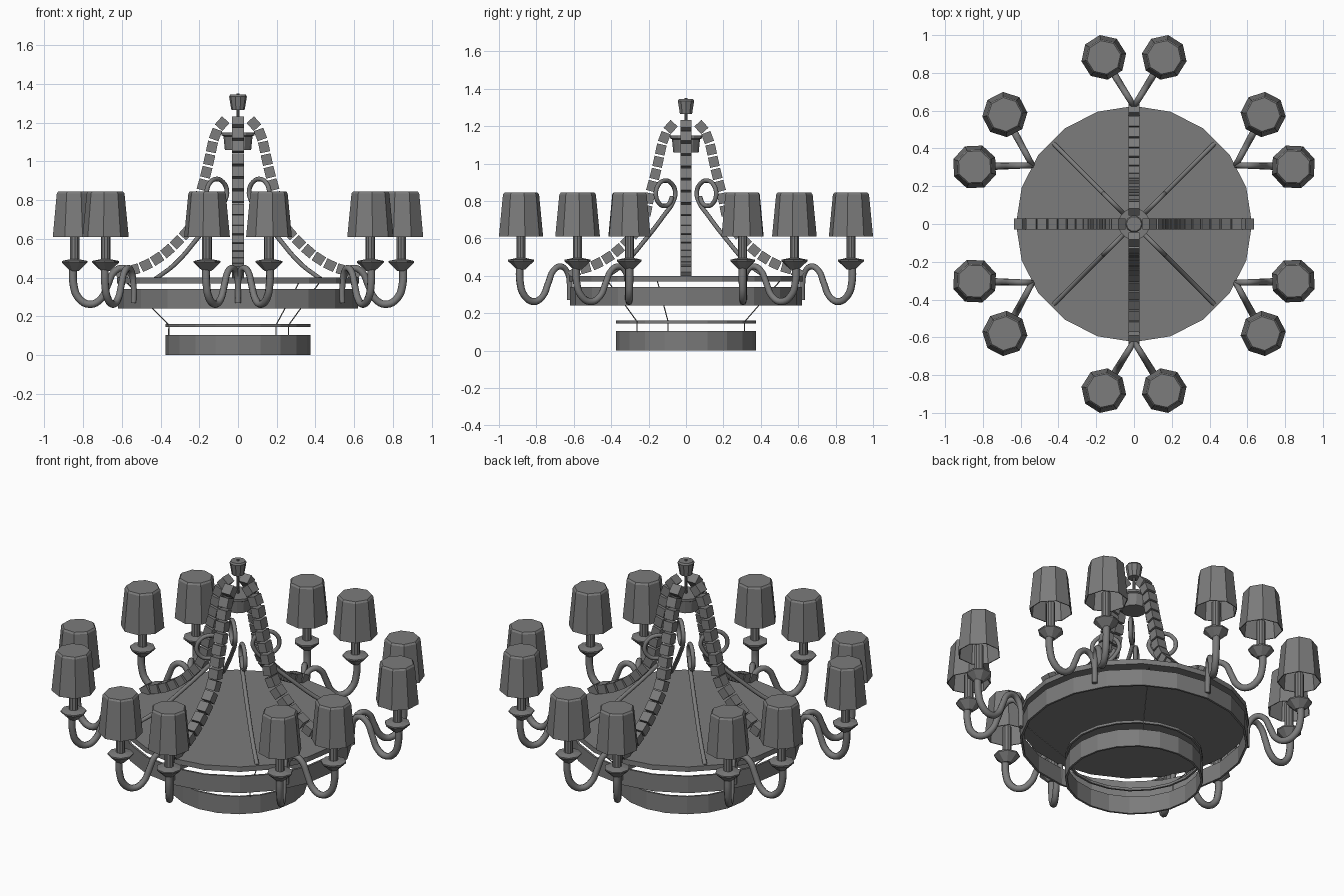
import bpy, bmesh, math
from math import cos, sin, pi, radians
from mathutils import Vector, Matrix

cube = bpy.data.objects.get("Cube")
if cube:
    bpy.data.objects.remove(cube, do_unlink=True)

metal = bpy.data.materials.new("dark_grey")
metal.use_nodes = True
GREY = (0.2, 0.2, 0.2, 1)
metal.diffuse_color = GREY
metal.node_tree.nodes["Principled BSDF"].inputs["Base Color"].default_value = GREY


def place(name, mesh, matrix=None):
    """Link a mesh as an object; copies share the same mesh."""
    if not mesh.materials:
        mesh.materials.append(metal)
    obj = bpy.data.objects.new(name, mesh)
    if matrix is not None:
        obj.matrix_world = matrix
    bpy.context.collection.objects.link(obj)
    return obj


def lathe(name, profile, sides, closed=False):
    """Spin an (r, z) profile around the z axis."""
    bm = bmesh.new()
    verts = [bm.verts.new((r, 0, z)) for r, z in profile]
    edges = [bm.edges.new(pair) for pair in zip(verts, verts[1:])]
    if closed:
        edges.append(bm.edges.new((verts[-1], verts[0])))
    bmesh.ops.spin(bm, geom=verts + edges, cent=(0, 0, 0), axis=(0, 0, 1),
                   angle=2 * pi, steps=sides, use_duplicate=False)
    bmesh.ops.remove_doubles(bm, verts=bm.verts, dist=0.0001)
    bmesh.ops.recalc_face_normals(bm, faces=bm.faces)
    mesh = bpy.data.meshes.new(name)
    bm.to_mesh(mesh)
    bm.free()
    return mesh


def hoop(name, radius, low, high, wall, sides):
    inner = radius - wall
    return lathe(name, [(radius, low), (radius, high), (inner, high), (inner, low)],
                 sides, closed=True)


def solid(name, profile, sides):
    return lathe(name, [(0, profile[0][1])] + profile + [(0, profile[-1][1])], sides)


def tube(name, points, radius, end_scale=1.0, smooth=True):
    """Round bar along a smooth path, tapering towards its end."""
    curve = bpy.data.curves.new(name, 'CURVE')
    curve.dimensions = '3D'
    curve.bevel_depth = radius
    curve.bevel_resolution = 2
    curve.use_fill_caps = True
    curve.resolution_u = 4
    spline = curve.splines.new('BEZIER' if smooth else 'POLY')
    knots = spline.bezier_points if smooth else spline.points
    knots.add(len(points) - 1)
    for i, (knot, p) in enumerate(zip(knots, points)):
        if smooth:
            knot.co = p
            knot.handle_left_type = knot.handle_right_type = 'AUTO'
        else:
            knot.co = (*p, 1)
        knot.radius = 1 + (end_scale - 1) * i / (len(points) - 1)
    helper = bpy.data.objects.new(name, curve)
    bpy.context.collection.objects.link(helper)
    bpy.context.view_layer.update()
    graph = bpy.context.evaluated_depsgraph_get()
    mesh = bpy.data.meshes.new_from_object(helper.evaluated_get(graph))
    bpy.data.objects.remove(helper, do_unlink=True)
    mesh.shade_smooth()
    return mesh


def turn(degrees):
    return Matrix.Rotation(radians(degrees), 4, 'Z')


# Main plate and the hoops below it
place("main_plate", solid("main_plate", [(0.625, 0.37), (0.625, 0.4)], 20))
place("main_hoop", hoop("main_hoop", 0.62, 0.24, 0.34, 0.012, 20))
place("lower_thin_hoop", hoop("lower_thin_hoop", 0.375, 0.145, 0.16, 0.012, 20))
place("lower_hoop", hoop("lower_hoop", 0.375, 0, 0.105, 0.012, 20))

# Thin cables carrying the lower hoops
for angle in (58, 195, 315):
    a = radians(angle)
    path = [(r * cos(a), r * sin(a), z) for r, z in ((0.37, 0.1), (0.37, 0.155), (0.6, 0.38))]
    place("cable", tube("cable", path, 0.003, smooth=False))

# Central hub, stem and ceiling cup
place("hub", solid("hub", [(0.068, 1.06), (0.075, 1.13), (0.085, 1.135), (0.085, 1.15)], 12))
place("stem", solid("stem", [(0.007, 1.14), (0.007, 1.35)], 8))
place("ceiling_cup", solid("ceiling_cup", [(0.034, 1.265), (0.046, 1.335), (0.04, 1.345)], 10))

# Four chains of square links hanging from the hub to the plate
chain_path = [Vector((r, 0, z)) for r, z in (
    (0.625, 0.395), (0.58, 0.43), (0.53, 0.44), (0.46, 0.47), (0.39, 0.515),
    (0.32, 0.575), (0.25, 0.65), (0.215, 0.72), (0.195, 0.83), (0.175, 0.9),
    (0.155, 0.98), (0.125, 1.12), (0.1, 1.18), (0.06, 1.22))]


def along(path, distance):
    for a, b in zip(path, path[1:]):
        step = (b - a).length
        if distance <= step:
            return a.lerp(b, distance / step)
        distance -= step
    return path[-1].copy()


total = sum((b - a).length for a, b in zip(chain_path, chain_path[1:]))
links = 16
pitch = total / links
bm = bmesh.new()
for i in range(links):
    start = along(chain_path, i * pitch)
    end = along(chain_path, (i + 1) * pitch)
    way = end - start
    pose = (Matrix.Translation((start + end) / 2)
            @ Matrix.Rotation(-math.atan2(way.z, way.x), 4, 'Y')
            @ Matrix.Diagonal((pitch * 0.83, 0.06, 0.052, 1)))
    bmesh.ops.create_cube(bm, size=1, matrix=pose)
chain = bpy.data.meshes.new("chain")
bm.to_mesh(chain)
bm.free()
for k in range(4):
    place("chain", chain, turn(90 * k))

# Four diagonal bars ending in a scroll
bar_path = [(r, 0, z) for r, z in (
    (0.6, 0.395), (0.46, 0.47), (0.3, 0.6), (0.17, 0.72), (0.095, 0.8))]
for step in range(9):
    a = radians(170 - 42 * step)
    size = 0.08 - 0.003 * step
    bar_path.append((0.16 + size * cos(a), 0, 0.835 + size * sin(a)))
bar = tube("scroll_bar", bar_path, 0.012)
for k in range(4):
    place("scroll_bar", bar, turn(45 + 90 * k))

# Lamp parts, centred on their own axis
shade = lathe("lamp_shade", [
    (0, 0.845), (0.09, 0.845), (0.098, 0.835), (0.12, 0.61),
    (0.115, 0.61), (0.093, 0.83), (0, 0.838)], 8)
candle = solid("candle", [(0.025, 0.47), (0.025, 0.66)], 10)
drip_pan = solid("drip_pan", [(0.024, 0.435), (0.07, 0.478), (0.07, 0.486), (0.026, 0.495)], 8)

# Arm profile: distance from the hoop and height
arm_shape = [(0.314, 0.45), (0.312, 0.37), (0.285, 0.295), (0.225, 0.262), (0.17, 0.29),
             (0.135, 0.36), (0.1, 0.43), (0.055, 0.45), (0.015, 0.42), (0, 0.35), (0, 0.27)]
arm = tube("arm", [(d, 0, z) for d, z in arm_shape], 0.021, end_scale=0.7)

# Six pairs of lamps around the hoop
for pair in range(6):
    around = turn(30 + 60 * pair)
    for side in (-1, 1):
        out, across = 0.882, 0.16 * side
        root = 0.622
        heading = math.degrees(math.atan2(across, out - root))
        place("arm", arm, around @ Matrix.Translation((root, 0, 0)) @ turn(heading))
        spot = around @ Matrix.Translation((out, across, 0)) @ turn(10 * side)
        for name, mesh in (("lamp_shade", shade), ("candle", candle), ("drip_pan", drip_pan)):
            place(name, mesh, spot)
